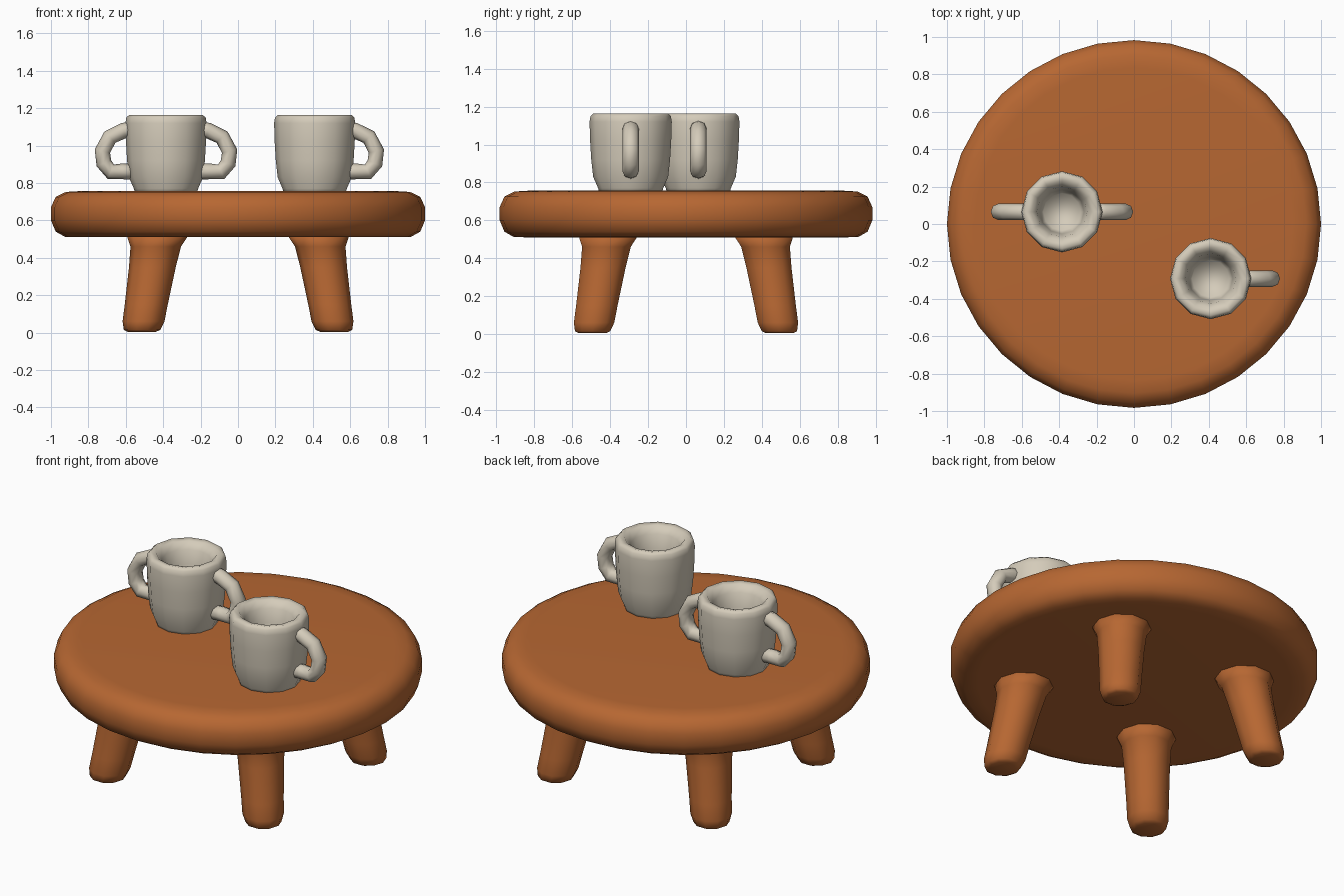
import bpy, bmesh, math
from mathutils import Vector

if "Cube" in bpy.data.objects:
    bpy.data.objects.remove(bpy.data.objects["Cube"])


def material(name, rgb):
    m = bpy.data.materials.new(name)
    m.diffuse_color = (*rgb, 1)
    m.use_nodes = True
    m.node_tree.nodes["Principled BSDF"].inputs["Base Color"].default_value = m.diffuse_color
    return m


WOOD = material("warm wood", (0.47, 0.135, 0.032))
CERAMIC = material("cream ceramic", (0.66, 0.60, 0.49))
X, Y, Z = Vector((1, 0, 0)), Vector((0, 1, 0)), Vector((0, 0, 1))


def loft(name, rings, sides, mat):
    """Skin a closed smooth body over rings of (centre, axis_u, axis_v)."""
    bm = bmesh.new()
    loops = []
    for c, u, v in rings:
        loops.append([bm.verts.new(c + u * math.cos(a) + v * math.sin(a))
                      for a in (2 * math.pi * i / sides for i in range(sides))])
    for a, b in zip(loops, loops[1:]):
        for i in range(sides):
            j = (i + 1) % sides
            bm.faces.new((a[i], a[j], b[j], b[i]))
    bm.faces.new(loops[0][::-1])
    bm.faces.new(loops[-1])
    bmesh.ops.recalc_face_normals(bm, faces=bm.faces)
    for f in bm.faces:
        f.smooth = True
    me = bpy.data.meshes.new(name)
    bm.to_mesh(me)
    bm.free()
    me.materials.append(mat)
    ob = bpy.data.objects.new(name, me)
    bpy.context.collection.objects.link(ob)
    return ob


def lathe(name, x, y, profile, sides, mat, squash=1.0):
    return loft(name, [(Vector((x, y, z)), X * r, Y * r * squash)
                       for r, z in profile], sides, mat)


# Round table top with a soft, bulging rim
lathe("table_top", 0, 0,
      [(0.85, 0.51), (0.925, 0.512), (0.975, 0.54), (1.0, 0.60), (1.0, 0.67),
       (0.975, 0.725), (0.92, 0.752), (0.85, 0.756)], 32, WOOD, 0.983)

# Four splayed legs, flaring where they meet the table
for sx, sy, name in ((-1, -1, "front_left"), (1, -1, "front_right"),
                     (-1, 1, "back_left"), (1, 1, "back_right")):
    rings = []
    for r, z in ((0.075, 0.004), (0.098, 0.015), (0.112, 0.06), (0.115, 0.15),
                 (0.125, 0.35), (0.135, 0.46), (0.165, 0.52)):
        t = z / 0.52
        c = Vector((sx * (0.515 - 0.085 * t), sy * (0.495 - 0.085 * t), z))
        rings.append((c, X * r, Y * r))
    loft(name + "_leg", rings, 10, WOOD)

# Mug body: narrow foot, straight wall, rounded lip and a tapering hollow
MUG = [(0.165, 0.745), (0.172, 0.77), (0.198, 0.83), (0.208, 0.92), (0.214, 1.02),
       (0.217, 1.12), (0.212, 1.15), (0.196, 1.164), (0.165, 1.158),
       (0.135, 1.12), (0.118, 1.04), (0.10, 0.94)]
# Handle centre line: distance from the mug axis, height
HANDLE = [(0.17, 1.09), (0.225, 1.08), (0.30, 1.045), (0.34, 0.97),
          (0.332, 0.905), (0.295, 0.86), (0.235, 0.862), (0.17, 0.86)]


def handle(name, x, y, side):
    pts = [Vector((x + side * d, y, z)) for d, z in HANDLE]
    rings = []
    for i, p in enumerate(pts):
        t = (pts[min(i + 1, len(pts) - 1)] - pts[max(i - 1, 0)]).normalized()
        rings.append((p, Y * 0.044, t.cross(Y) * 0.042))
    loft(name, rings, 8, CERAMIC)


# Two-handled mug on the left, single-handled mug on the right
lathe("left_mug", -0.385, 0.065, MUG, 12, CERAMIC)
handle("left_mug_outer_handle", -0.385, 0.065, -1)
handle("left_mug_inner_handle", -0.385, 0.065, 1)
lathe("right_mug", 0.41, -0.292, MUG, 12, CERAMIC)
handle("right_mug_handle", 0.40, -0.292, 1)
